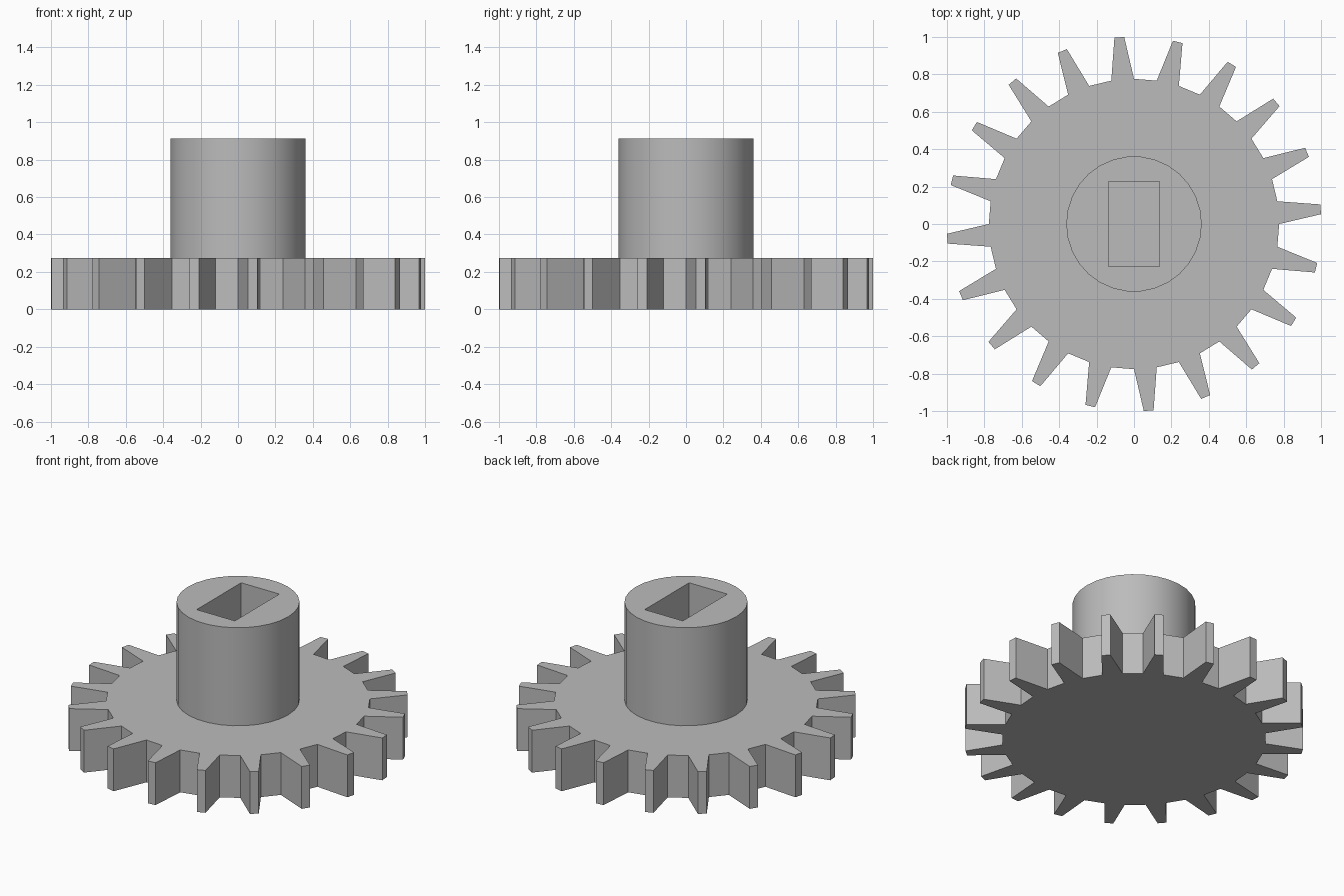
import bpy
import bmesh
from math import cos, sin, radians

old = bpy.data.objects.get("Cube")
if old:
    bpy.data.objects.remove(old, do_unlink=True)

TEETH = 20
TIP_R, ROOT_R = 1.0014, 0.776
GEAR_TOP, HUB_TOP = 0.275, 0.912
HUB_R, HUB_SIDES = 0.362, 30
HOLE_X, HOLE_Y = 0.137, 0.228

grey = bpy.data.materials.new("plain grey")
grey.use_nodes = True
colour = (0.5, 0.5, 0.5, 1)
grey.diffuse_color = colour
grey.node_tree.nodes["Principled BSDF"].inputs["Base Color"].default_value = colour


def polar(radius, degrees):
    a = radians(degrees)
    return radius * cos(a), radius * sin(a)


def prism(name, outline, bottom, top):
    """Extrude a flat outline upwards into a solid."""
    bm = bmesh.new()
    base = bm.faces.new([bm.verts.new((x, y, bottom)) for x, y in outline])
    up = bmesh.ops.extrude_face_region(bm, geom=[base], use_keep_orig=True)
    for v in up["geom"]:
        if isinstance(v, bmesh.types.BMVert):
            v.co.z = top
    bmesh.ops.recalc_face_normals(bm, faces=bm.faces)
    mesh = bpy.data.meshes.new(name)
    bm.to_mesh(mesh)
    bm.free()
    mesh.materials.append(grey)
    obj = bpy.data.objects.new(name, mesh)
    bpy.context.collection.objects.link(obj)
    return obj


# Toothed wheel: each tooth tapers from a wide root to a narrow tip
step = 360 / TEETH
wheel = []
for i in range(TEETH):
    for radius, part in ((ROOT_R, 0), (TIP_R, 1 / 6), (TIP_R, 1 / 3), (ROOT_R, 1 / 2)):
        wheel.append(polar(radius, step * (i + part)))
prism("gear_wheel", wheel, 0, GEAR_TOP)

# Round hub standing on the wheel
circle = [polar(HUB_R, 360 * i / HUB_SIDES) for i in range(HUB_SIDES)]
hub = prism("hub", circle, GEAR_TOP, HUB_TOP)

# Rectangular shaft socket cut down to the wheel
corners = [(sx * HOLE_X, sy * HOLE_Y) for sx, sy in ((-1, -1), (1, -1), (1, 1), (-1, 1))]
cutter = prism("socket_cutter", corners, GEAR_TOP - 0.1, HUB_TOP + 0.1)
cutter.hide_render = True
cut = hub.modifiers.new("socket", "BOOLEAN")
cut.operation = "DIFFERENCE"
cut.solver = "EXACT"
cut.object = cutter

bpy.ops.object.select_all(action="DESELECT")
hub.select_set(True)
bpy.context.view_layer.objects.active = hub
bpy.ops.object.modifier_apply(modifier=cut.name)
bpy.data.objects.remove(cutter, do_unlink=True)
bpy.ops.object.shade_smooth_by_angle(angle=radians(30))
